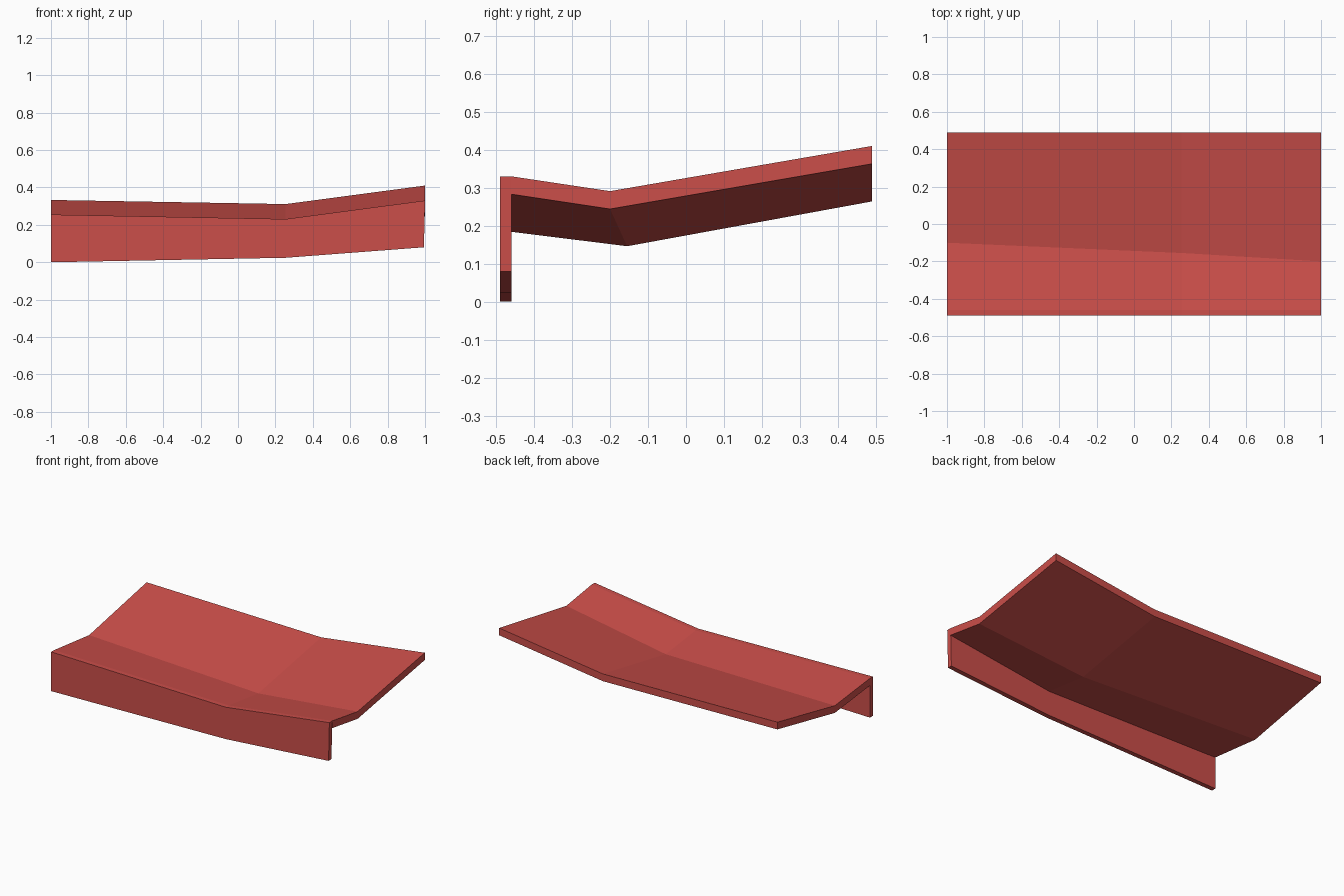
import bpy

if "Cube" in bpy.data.objects:
    bpy.data.objects.remove(bpy.data.objects["Cube"])

# One flat red for the whole model
red = bpy.data.materials.new("awning red")
red.diffuse_color = (0.60, 0.077, 0.068, 1)
red.use_nodes = True
red.node_tree.nodes["Principled BSDF"].inputs["Base Color"].default_value = red.diffuse_color


def loft(name, sections):
    """Closed solid through equally sized cross-sections."""
    n = len(sections[0])
    verts = [p for s in sections for p in s]
    faces = [list(range(n))[::-1],
             [(len(sections) - 1) * n + i for i in range(n)]]
    for s in range(len(sections) - 1):
        for i in range(n):
            j = (i + 1) % n
            a, b = s * n, (s + 1) * n
            # split along the section so bent strips stay predictable
            faces.append([a + i, a + j, b + j, b + i])
    mesh = bpy.data.meshes.new(name)
    mesh.from_pydata(verts, [], faces)
    mesh.materials.append(red)
    mesh.validate()
    mesh.update()
    obj = bpy.data.objects.new(name, mesh)
    bpy.context.collection.objects.link(obj)
    return obj


# Stations: x, front top z, valley y, valley z, back z, skirt bottom z, skirt bottom x
stations = [
    (-1.00, 0.255, -0.10, 0.215, 0.333, 0.000, -1.000),
    (0.255, 0.231, -0.155, 0.193, 0.311, 0.024, 0.255),
    (1.00, 0.330, -0.20, 0.291, 0.410, 0.080, 0.994),
]
FRONT, INNER, BACK, THICK = -0.49, -0.46, 0.49, 0.047

# Folded roof sheet with a valley running along it
roof = []
for x, zf, yv, zv, zb, _, _ in stations:
    top = [(x, INNER, zf), (x, yv, zv), (x, BACK, zb)]
    roof.append([(px, py, pz - THICK) for px, py, pz in top] + top[::-1])
loft("roof_sheet", roof)

# Hanging front skirt
skirt = []
for x, zf, _, _, _, zs, xs in stations:
    skirt.append([(xs, FRONT, zs), (xs, INNER, zs), (x, INNER, zf), (x, FRONT, zf)])
loft("front_skirt", skirt)
